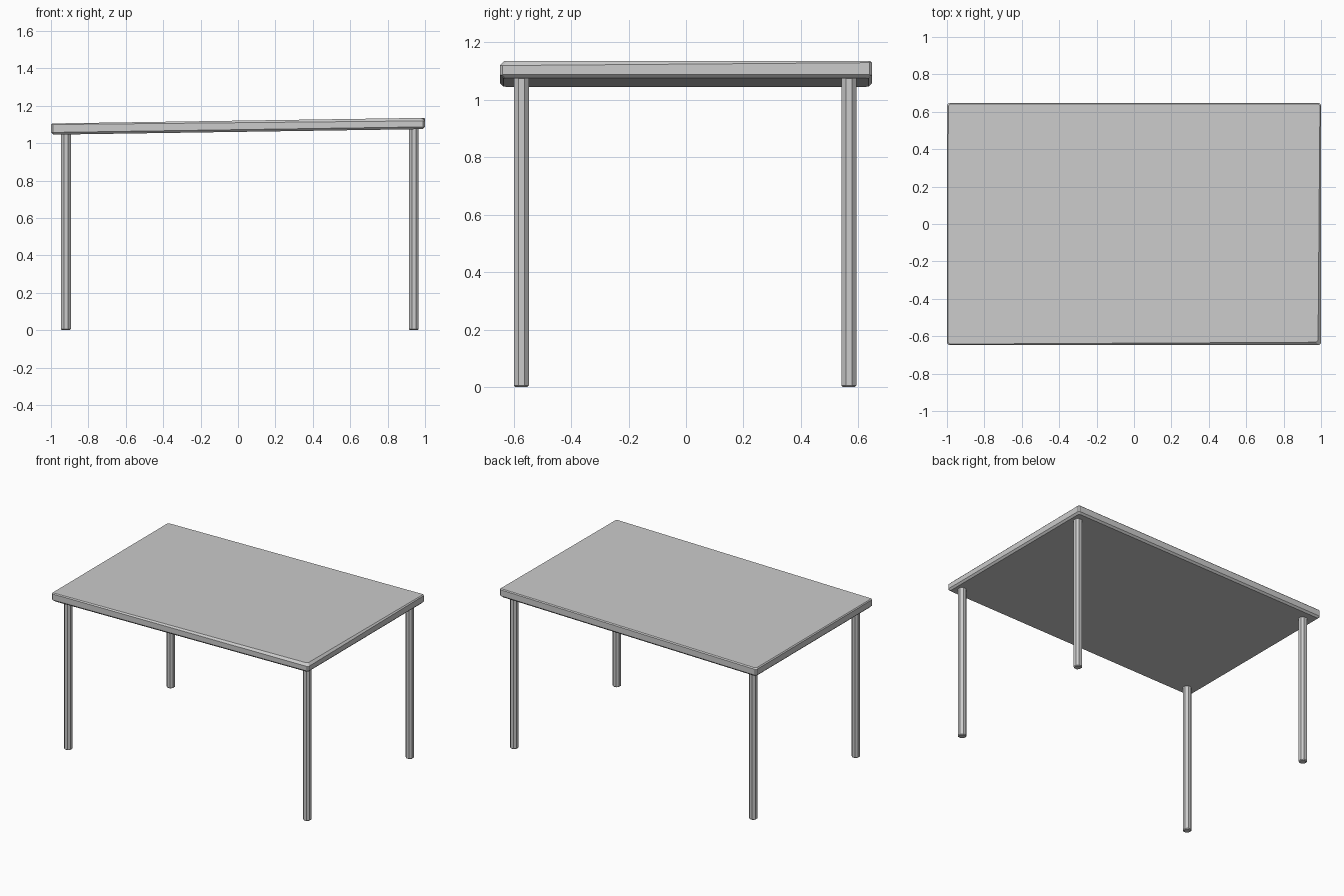
import bpy
import bmesh
import math

cube = bpy.data.objects.get("Cube")
if cube:
    bpy.data.objects.remove(cube, do_unlink=True)

grey = bpy.data.materials.new("plain grey")
grey.use_nodes = True
colour = (0.6, 0.6, 0.6, 1)
grey.diffuse_color = colour
grey.node_tree.nodes["Principled BSDF"].inputs["Base Color"].default_value = colour

HALF_X, HALF_Y, THICK = 1.0, 0.648, 0.06


def underside(x):
    """Height of the gently sloping underside."""
    return 1.06 + 0.015 * x


def finish(name, bm):
    bmesh.ops.recalc_face_normals(bm, faces=bm.faces)
    mesh = bpy.data.meshes.new(name)
    bm.to_mesh(mesh)
    bm.free()
    mesh.materials.append(grey)
    obj = bpy.data.objects.new(name, mesh)
    bpy.context.collection.objects.link(obj)


def ring(bm, insets, height, clip=0.01):
    """Clipped-corner rectangle; one inset and height per corner."""
    verts = []
    corners = [(-1, -1), (1, -1), (1, 1), (-1, 1)]
    for (sx, sy), inset, h in zip(corners, insets, height):
        x, y = sx * (HALF_X - inset), sy * (HALF_Y - inset)
        pair = [(x, y - sy * clip), (x - sx * clip, y)]
        if sx * sy < 0:
            pair.reverse()
        verts += [bm.verts.new((px, py, underside(px) + h)) for px, py in pair]
    return verts


# Tabletop: sloping slab with chamfered edges, uneven along the top
bm = bmesh.new()
edge = 0.012
top_cut = [0.006, 0.016, 0.006, 0.007]
rings = [
    ring(bm, [edge] * 4, [0] * 4),
    ring(bm, [0] * 4, [edge] * 4),
    ring(bm, [0] * 4, [THICK - c for c in top_cut]),
    ring(bm, top_cut, [THICK] * 4),
]
for low, high in zip(rings, rings[1:]):
    for i in range(len(low)):
        j = (i + 1) % len(low)
        bm.faces.new((low[i], low[j], high[j], high[i]))
bm.faces.new(rings[0][::-1])
bm.faces.new(rings[-1])
finish("tabletop", bm)

# Legs: eight-sided posts with a small chamfer at the foot
for side, x in (("right", -0.92), ("left", 0.94)):
    for end, y in (("front", -0.573), ("back", 0.567)):
        bm = bmesh.new()
        height = underside(x) + 0.01
        bmesh.ops.create_cone(bm, cap_ends=True, segments=8,
                              radius1=0.028, radius2=0.028, depth=height)
        for v in bm.verts:
            a = math.atan2(v.co.y, v.co.x) + math.pi / 8
            v.co = (x + 0.028 * math.cos(a), y + 0.028 * math.sin(a),
                    v.co.z + height / 2)
        foot = [e for e in bm.edges if all(v.co.z < 0.001 for v in e.verts)]
        bmesh.ops.bevel(bm, geom=foot, offset=0.005, segments=1, affect='EDGES')
        finish(f"{end}_{side}_leg", bm)
